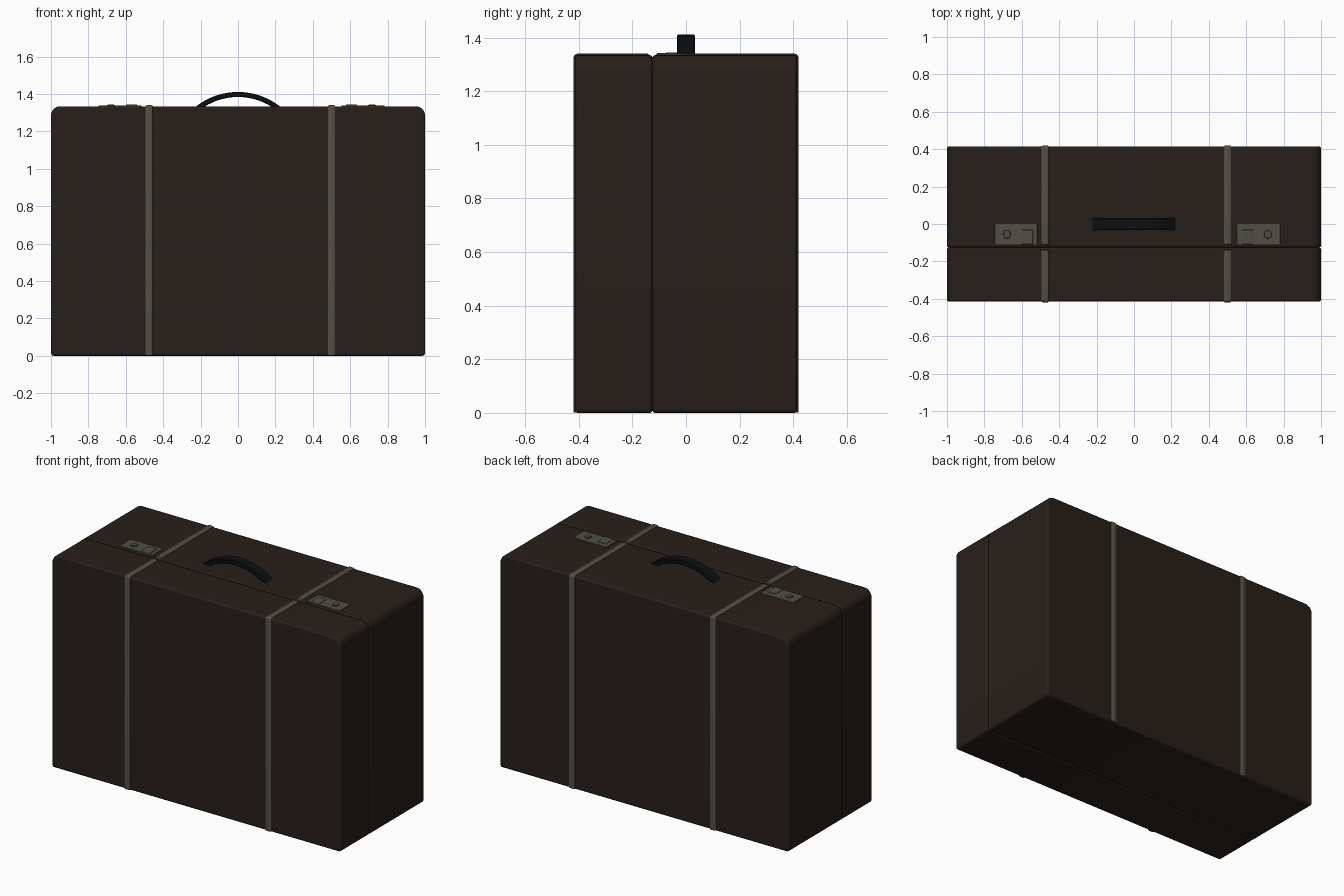
import bpy, bmesh, math
from mathutils import Vector

if "Cube" in bpy.data.objects:
    bpy.data.objects.remove(bpy.data.objects["Cube"])

TOP = 1.334        # top of the case
SEAM = -0.125      # y of the joint between lid and base
HALF_D = 0.414     # half depth of the leather body


def material(name, rgb):
    m = bpy.data.materials.new(name)
    m.diffuse_color = (*rgb, 1)
    m.use_nodes = True
    m.node_tree.nodes["Principled BSDF"].inputs["Base Color"].default_value = m.diffuse_color
    return m


LEATHER = material("dark_leather", (0.021, 0.0135, 0.0105))
METAL = material("dull_metal", (0.085, 0.077, 0.06))
DARK_METAL = material("dark_metal", (0.04, 0.036, 0.03))
BLACK = material("black_leather", (0.004, 0.0045, 0.005))


def finish(name, bm, mat, bevel=0.0, segments=2):
    bmesh.ops.recalc_face_normals(bm, faces=bm.faces)
    me = bpy.data.meshes.new(name)
    bm.to_mesh(me)
    bm.free()
    ob = bpy.data.objects.new(name, me)
    bpy.context.collection.objects.link(ob)
    me.materials.append(mat)
    if bevel:
        b = ob.modifiers.new("bevel", 'BEVEL')
        b.width, b.segments = bevel, segments
        b.limit_method, b.angle_limit = 'ANGLE', math.radians(50)
    bpy.ops.object.select_all(action='DESELECT')
    ob.select_set(True)
    bpy.context.view_layer.objects.active = ob
    bpy.ops.object.shade_smooth_by_angle(angle=math.radians(35))
    return ob


def arc(cx, cz, r, a0, a1, n):
    return [(cx + r * math.cos(math.radians(a0 + (a1 - a0) * i / n)),
             cz + r * math.sin(math.radians(a0 + (a1 - a0) * i / n))) for i in range(n + 1)]


def shell(name, y0, y1):
    """Half of the case: rounded front outline extruded in depth."""
    R, r = 0.05, 0.015
    outline = (arc(1 - R, TOP - R, R, 0, 90, 8) + arc(R - 1, TOP - R, R, 90, 180, 8)
               + arc(r - 1, r, r, 180, 270, 4) + arc(1 - r, r, r, 270, 360, 4))
    bm = bmesh.new()
    face = bm.faces.new([bm.verts.new((x, y0, z)) for x, z in outline])
    ext = bmesh.ops.extrude_face_region(bm, geom=[face])
    moved = [v for v in ext["geom"] if isinstance(v, bmesh.types.BMVert)]
    bmesh.ops.translate(bm, verts=moved, vec=(0, y1 - y0, 0))
    return finish(name, bm, LEATHER, 0.009)


def sweep(name, path, side, section, mat):
    """Sweep a closed section along (point, normal) pairs and cap the ends."""
    bm = bmesh.new()
    rings = [[bm.verts.new(p + side * s + n * h) for s, h in section] for p, n in path]
    k = len(section)
    for a, b in zip(rings, rings[1:]):
        for i in range(k):
            bm.faces.new((a[i], a[(i + 1) % k], b[(i + 1) % k], b[i]))
    bm.faces.new(rings[0])
    bm.faces.new(rings[-1])
    return finish(name, bm, mat)


def box(name, x0, x1, y0, y1, z0, z1, mat, bevel=0.002):
    bm = bmesh.new()
    bmesh.ops.create_cube(bm, size=1)
    for v in bm.verts:
        v.co = Vector(((x0 + x1) / 2 + v.co.x * (x1 - x0),
                       (y0 + y1) / 2 + v.co.y * (y1 - y0),
                       (z0 + z1) / 2 + v.co.z * (z1 - z0)))
    return finish(name, bm, mat, bevel)


def disc(name, x, y, z, rx, ry, h, mat):
    bm = bmesh.new()
    bmesh.ops.create_cone(bm, cap_ends=True, segments=20, radius1=1, radius2=0.9, depth=1)
    for v in bm.verts:
        v.co = Vector((x + v.co.x * rx, y + v.co.y * ry, z + v.co.z * h))
    return finish(name, bm, mat)


# Body halves
shell("front_lid", -HALF_D, SEAM)
shell("back_case", SEAM, HALF_D)

# Metal straps over front, top and back, broken at the seam
strap_section = [(-0.02, -0.006), (-0.019, 0.002), (-0.012, 0.006),
                 (0.012, 0.006), (0.019, 0.002), (0.02, -0.006)]
for label, x in (("left", -0.475), ("right", 0.5)):
    for part, s, end in (("front", -1, SEAM - 0.011), ("back", 1, SEAM + 0.011)):
        r = 0.01
        path = [(Vector((x, s * HALF_D, 0.002)), Vector((0, s, 0)))]
        for i in range(6):
            a = math.radians(18 * i)
            n = Vector((0, s * math.cos(a), math.sin(a)))
            path.append((Vector((x, s * (HALF_D - r), TOP - r)) + n * r, n))
        up = Vector((0, 0, 1))
        path.append((Vector((x, end - s * -0.006, TOP)), up))
        path.append((Vector((x, end, TOP - 0.006)), up))
        sweep(f"{label}_strap_{part}", path, Vector((1, 0, 0)), strap_section, METAL)

# Arched handle
R, peak = 0.35, 1.397
handle_path = []
for i in range(17):
    a = math.radians(-38 + 76 * i / 16)
    n = Vector((math.sin(a), 0, math.cos(a)))
    handle_path.append((Vector((0, 0, peak - R)) + n * R, n))
w, t, c = 0.033, 0.0135, 0.004
handle_section = [(-w, -t + c), (-w, t - c), (-w + c, t), (w - c, t),
                  (w, t - c), (w, -t + c), (w - c, -t), (-w + c, -t)]
sweep("handle", handle_path, Vector((0, 1, 0)), handle_section, BLACK)

# Latches: lock plate, hinged tab and round button
for label, outer, inner in (("left", -0.745, -0.517), ("right", 0.782, 0.553)):
    d = 1 if inner > outer else -1
    mid = outer + d * 0.145
    box(f"{label}_latch_plate", min(outer, inner), max(outer, inner), -0.11, 0.0,
        TOP - 0.006, TOP + 0.005, METAL)
    box(f"{label}_latch_tab", min(mid, mid + d * 0.06), max(mid, mid + d * 0.06), -0.109, -0.03,
        TOP, TOP + 0.009, METAL, 0.003)
    bx = outer + d * 0.066
    disc(f"{label}_button_rim", bx, -0.055, TOP + 0.004, 0.022, 0.026, 0.008, DARK_METAL)
    disc(f"{label}_button", bx, -0.055, TOP + 0.006, 0.017, 0.021, 0.008, METAL)
